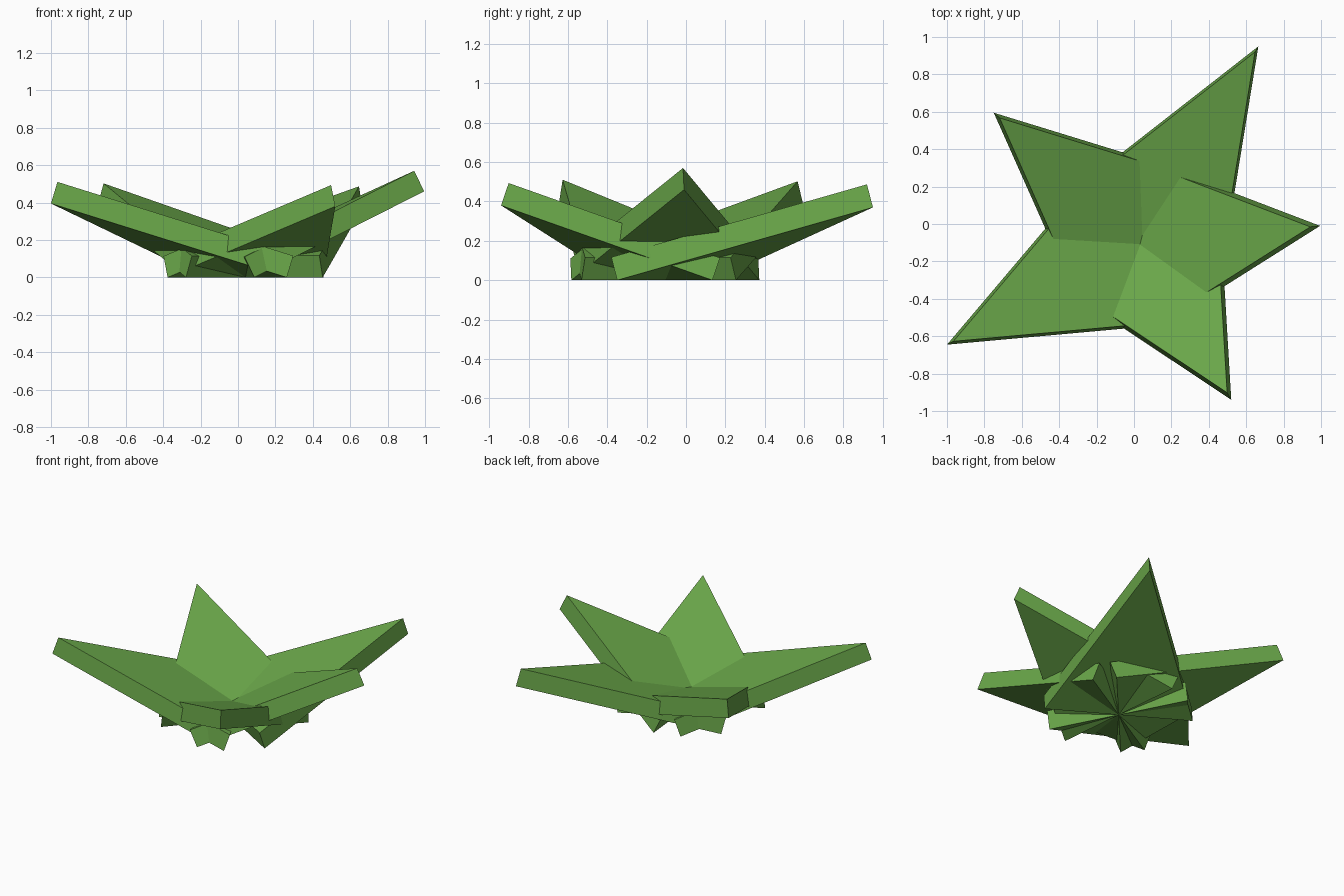
import bpy, bmesh
from mathutils import Vector

if "Cube" in bpy.data.objects:
    bpy.data.objects.remove(bpy.data.objects["Cube"])

green = bpy.data.materials.new("leaf_green")
green.diffuse_color = (0.145, 0.39, 0.068, 1)
green.use_nodes = True
green.node_tree.nodes["Principled BSDF"].inputs["Base Color"].default_value = green.diffuse_color

CENTER = Vector((0.04, -0.105, 0))   # all leaves share this root point
HALF_WIDTH = 0.48
THICKNESS = 0.122

# lower tip of each leaf
TIPS = {
    "leaf_right": (0.995, -0.01, 0.46),
    "leaf_back_right": (0.665, 0.95, 0.37),
    "leaf_back_left": (-0.75, 0.595, 0.388),
    "leaf_front_left": (-1.0, -0.645, 0.395),
    "leaf_front_right": (0.52, -0.94, 0.38),
}


def make_leaf(name, tip):
    """Tilted triangular slab whose level root edge passes through the center."""
    tip = Vector(tip)
    along = tip - CENTER
    side = Vector((-along.y, along.x, 0)).normalized()
    normal = along.cross(side).normalized()
    bm = bmesh.new()
    outline = [CENTER - side * HALF_WIDTH, tip, CENTER + side * HALF_WIDTH]
    low = [bm.verts.new(p) for p in outline]
    high = [bm.verts.new(p + normal * THICKNESS) for p in outline]
    bm.faces.new(low[::-1])
    bm.faces.new(high)
    for i in range(3):
        j = (i + 1) % 3
        bm.faces.new((low[i], low[j], high[j], high[i]))
    bmesh.ops.recalc_face_normals(bm, faces=bm.faces)
    mesh = bpy.data.meshes.new(name)
    bm.to_mesh(mesh)
    bm.free()
    mesh.materials.append(green)
    bpy.context.collection.objects.link(bpy.data.objects.new(name, mesh))


for leaf_name, leaf_tip in TIPS.items():
    make_leaf(leaf_name, leaf_tip)
